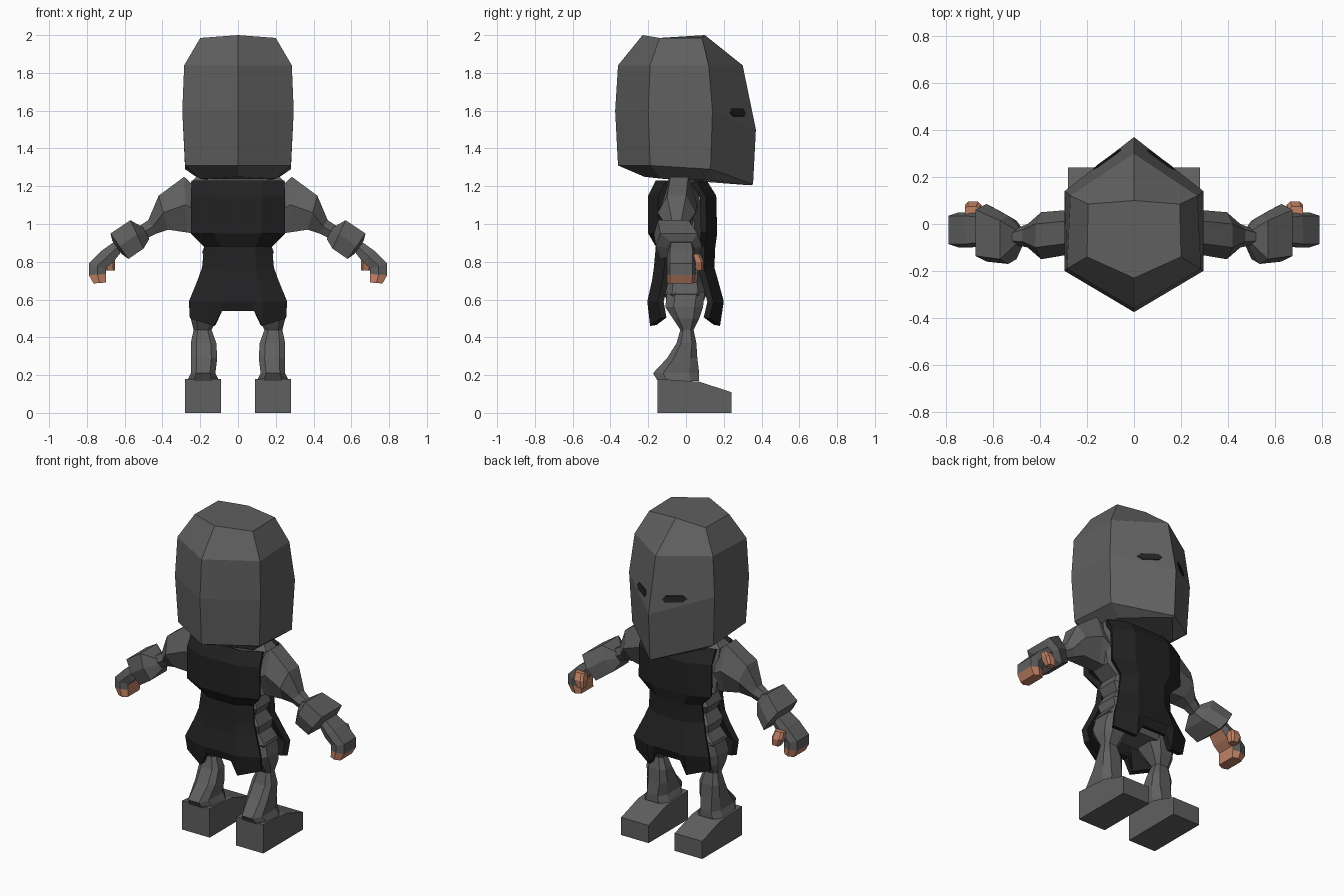
import bpy, bmesh
from mathutils import Vector

cube = bpy.data.objects.get("Cube")
if cube:
    bpy.data.objects.remove(cube)


def material(name, rgb):
    m = bpy.data.materials.new(name)
    m.use_nodes = True
    m.diffuse_color = (*rgb, 1)
    bsdf = m.node_tree.nodes["Principled BSDF"]
    bsdf.inputs["Base Color"].default_value = (*rgb, 1)
    bsdf.inputs["Roughness"].default_value = 0.9
    return m


GREY = material("charcoal grey", (0.115, 0.115, 0.115))
BLACK = material("black cloth", (0.016, 0.016, 0.017))
SKIN = material("skin", (0.53, 0.22, 0.13))


def build(name, verts, faces, mats, flip=1):
    """Make an object; flip=-1 mirrors it across x."""
    bm = bmesh.new()
    vs = [bm.verts.new((x * flip, y, z)) for x, y, z in verts]
    for f in faces:
        bm.faces.new([vs[i] for i in f])
    bmesh.ops.recalc_face_normals(bm, faces=bm.faces)
    me = bpy.data.meshes.new(name)
    bm.to_mesh(me)
    bm.free()
    for m in mats:
        me.materials.append(m)
    ob = bpy.data.objects.new(name, me)
    bpy.context.collection.objects.link(ob)
    return ob


def loft(name, rings, mats, flip=1):
    """Skin a list of equal rings and cap both ends."""
    n, k = len(rings[0]), len(rings)
    faces = [(i * n + j, i * n + (j + 1) % n, (i + 1) * n + (j + 1) % n, (i + 1) * n + j)
             for i in range(k - 1) for j in range(n)]
    faces += [tuple(range(n)), tuple(range((k - 1) * n, k * n))]
    return build(name, [v for r in rings for v in r], faces, mats, flip)


def flat_ring(x0, x1, y0, y1, z, c=0.3):
    """Horizontal rectangle with chamfered corners."""
    a, b = (x1 - x0) * c, (y1 - y0) * c
    return [(x0 + a, y0, z), (x1 - a, y0, z), (x1, y0 + b, z), (x1, y1 - b, z),
            (x1 - a, y1, z), (x0 + a, y1, z), (x0, y1 - b, z), (x0, y0 + b, z)]


def limb_ring(top, bot, y0, y1, c=0.25):
    """Six-sided section between a top and a bottom point (x, z)."""
    t, b = Vector(top), Vector(bot)
    m, d = (t + b) / 2, (y1 - y0) * c
    return [(t.x, y0 + d, t.y), (t.x, y1 - d, t.y), (m.x, y1, m.y),
            (b.x, y1 - d, b.y), (b.x, y0 + d, b.y), (m.x, y0, m.y)]


# Hooded head: six-sided, with a ridge down the face (+y) and the back
head_levels = [
    [(0, -.22, 1.25), (.20, -.13, 1.24), (.20, .10, 1.235), (0, .34, 1.205)],
    [(0, -.36, 1.31), (.28, -.19, 1.31), (.28, .13, 1.29), (0, .355, 1.21)],
    [(0, -.375, 1.6), (.295, -.20, 1.6), (.295, .14, 1.6), (0, .37, 1.5)],
    [(0, -.36, 1.84), (.285, -.19, 1.84), (.27, .12, 1.84), (0, .30, 1.84)],
    [(0, -.23, 2.0), (.20, -.14, 1.985), (.195, .085, 1.985), (0, .10, 2.0)],
]
head = loft("hooded_head",
            [h + [(-x, y, z) for x, y, z in (h[2], h[1])] for h in head_levels], [GREY])
bpy.context.view_layer.update()

# Eye slits: thin plates laid on the face
for side, s in (("left", 1), ("right", -1)):
    outline = [(.055, 1.59), (.07, 1.61), (.11, 1.61), (.15, 1.61),
               (.17, 1.59), (.15, 1.57), (.11, 1.57), (.07, 1.57)]
    rings = []
    for lift in (-.003, .005):
        ring = []
        for x, z in outline:
            hit, p, nrm, _ = head.ray_cast(Vector((x * s, 2, z)), Vector((0, -1, 0)))
            p = p + nrm * lift
            ring.append((p.x, p.y, p.z))
        rings.append(ring)
    loft(side + "_eye_slit", rings, [BLACK])

# Body under the tabard, with folds at the waist
body = [(.21, -.07, .03, 1.26), (.25, -.11, .06, 1.22), (.25, -.12, .08, 1.08),
        (.235, -.12, .09, .95), (.17, -.12, .09, .90), (.19, -.13, .10, .85),
        (.165, -.11, .08, .80), (.20, -.13, .11, .74), (.19, -.11, .10, .69),
        (.235, -.12, .11, .63), (.20, -.08, .08, .56)]
loft("body", [flat_ring(-w, w, y0, y1, z, .2) for w, y0, y1, z in body], [GREY])

# Tabard: one shaped cloth panel at the back, one at the front
columns = (-1, -.5, -.33, .33, .5, 1)
hem = (.50, .46, .54, .54, .46, .50)
# z, half width, back y, front y
rows = [(1.23, .245, -.16, .11), (1.15, .25, -.20, .16), (.95, .25, -.20, .165),
        (.88, .18, -.16, .155), (.77, .19, -.17, .15), (.70, .215, -.18, .17),
        (.59, .26, -.205, .20), (None, .255, -.19, .18)]
for label, col in (("back_tabard", 2), ("front_tabard", 3)):
    verts = []
    for r in rows:
        y = r[col]
        for j, c in enumerate(columns):
            edge = .055 if abs(c) == 1 else 0
            verts.append((c * r[1], y - edge * (1 if y > 0 else -1), r[0] or hem[j]))
    n = len(columns)
    faces = [(i * n + j, i * n + j + 1, (i + 1) * n + j + 1, (i + 1) * n + j)
             for i in range(len(rows) - 1) for j in range(n - 1)]
    ob = build(label, verts, faces, [BLACK])
    # make the panel face outward before thickening it inward
    if (ob.data.polygons[2].normal.y > 0) != (col == 3):
        ob.data.flip_normals()
    mod = ob.modifiers.new("thickness", "SOLIDIFY")
    mod.thickness = .035
    mod.offset = -1

for side, s in (("left", 1), ("right", -1)):
    # Leg: thigh, narrow knee and flared shin
    leg = [(.05, .23, -.10, .10, .64), (.08, .25, -.11, .09, .56), (.11, .25, -.07, .07, .50),
           (.14, .235, -.03, .04, .44), (.115, .25, -.05, .055, .37),
           (.11, .25, -.10, .06, .29), (.12, .25, -.175, .07, .21), (.10, .27, -.15, .07, .17)]
    loft(side + "_leg", [flat_ring(*r, .22) for r in leg], [GREY], s)

    # Boot: side profile pushed across the foot
    prof = [(-.15, 0), (.24, 0), (.24, .11), (.07, .165), (-.15, .18)]
    loft(side + "_boot", [[(x, y, z) for y, z in prof] for x in (.09, .28)], [GREY], s)

    # Sleeve: shoulder tapering to the elbow
    sleeve = [((.23, 1.20), (.23, .95), -.12, .06), ((.285, 1.25), (.27, .955), -.13, .06),
              ((.42, 1.15), (.37, .97), -.15, .05), ((.475, 1.02), (.43, .95), -.10, 0),
              ((.52, .99), (.49, .92), -.09, -.02)]
    loft(side + "_sleeve", [limb_ring(*r) for r in sleeve], [GREY], s)

    # Cuff: flared forearm block
    cuff = [((.50, .98), (.47, .92), -.09, -.02), ((.57, 1.02), (.50, .87), -.17, .035),
            ((.675, .95), (.58, .815), -.16, .085), ((.665, .91), (.615, .84), -.10, .05)]
    loft(side + "_cuff", [limb_ring(*r, .1) for r in cuff], [GREY], s)

    # Hand: glove on the outside, bare palm and fingertips
    hand = [((.65, .91), (.62, .85), -.09, .04), ((.72, .86), (.66, .80), -.10, .05),
            ((.79, .79), (.70, .765), -.10, .05), ((.79, .73), (.70, .735), -.10, .05),
            ((.765, .685), (.70, .69), -.10, .045)]
    ob = loft(side + "_hand", [limb_ring(*r, .1) for r in hand], [GREY, SKIN], s)
    for p in ob.data.polygons:
        fingertip = p.center.z < .73
        palm = p.normal.x * s < -.5 and p.center.z < .84
        p.material_index = 1 if fingertip or palm else 0

    # Thumb
    thumb = [(.66, .72, .02, .075, .84), (.65, .72, .03, .095, .80), (.65, .70, .045, .09, .755)]
    loft(side + "_thumb", [flat_ring(*r, .2) for r in thumb], [SKIN], s)
